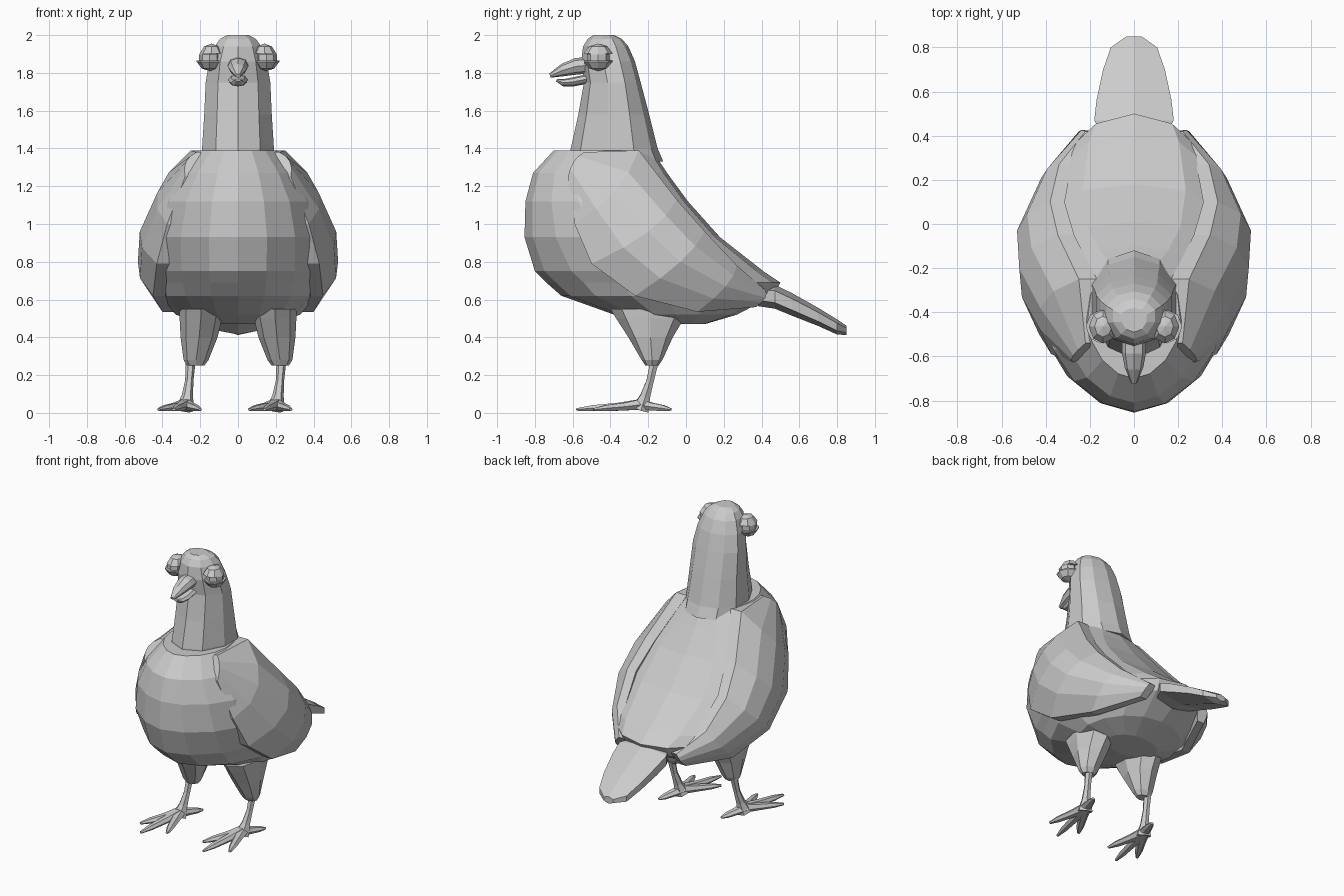
import bpy, bmesh, math
from mathutils import Vector

if "Cube" in bpy.data.objects:
    bpy.data.objects.remove(bpy.data.objects["Cube"])


def finish(name, bm):
    bmesh.ops.recalc_face_normals(bm, faces=bm.faces)
    me = bpy.data.meshes.new(name)
    bm.to_mesh(me)
    bm.free()
    ob = bpy.data.objects.new(name, me)
    bpy.context.collection.objects.link(ob)
    return ob


def loft(name, rings, side=1):
    """Skin a list of equal-length point rings and cap both ends."""
    bm = bmesh.new()
    vs = [[bm.verts.new((p[0] * side, p[1], p[2])) for p in r] for r in rings]
    n = len(vs[0])
    for a, b in zip(vs, vs[1:]):
        for i in range(n):
            j = (i + 1) % n
            bm.faces.new((a[i], a[j], b[j], b[i]))
    bm.faces.new(vs[0])
    bm.faces.new(vs[-1])
    return finish(name, bm)


def level(z, yf, yb, w, n, mid=0.5, front=2.0, rear=2.0, x=0.0):
    """Horizontal egg-shaped ring from front yf to back yb, half-width w."""
    c = yf + (yb - yf) * mid
    ring = []
    for i in range(n):
        t = 2 * math.pi * i / n
        co, si = math.cos(t), math.sin(t)
        e = 2 / (front if co > 0 else rear)
        reach = (yf - c) if co > 0 else (yb - c)
        ring.append((x + w * math.copysign(abs(si) ** e, si), c + reach * abs(co) ** e, z))
    return ring


def tube(name, pts, radii, dx=0.0, n=6, flat=1.0):
    """Tapered tube along a path; flat squashes its second axis."""
    pts = [Vector(p) + Vector((dx, 0, 0)) for p in pts]
    rings = []
    for i, (p, r) in enumerate(zip(pts, radii)):
        d = (pts[min(i + 1, len(pts) - 1)] - pts[max(i - 1, 0)]).normalized()
        u = d.cross(Vector((0, 0, 1)) if abs(d.z) < 0.8 else Vector((0, 1, 0))).normalized()
        v = d.cross(u)
        rings.append([p + u * r * math.cos(2 * math.pi * k / n)
                      + v * r * flat * math.sin(2 * math.pi * k / n) for k in range(n)])
    return loft(name, rings)


def ball(name, loc, size, cut=None, keep_up=True):
    """Low-poly ball, optionally cut level at height cut."""
    bm = bmesh.new()
    bmesh.ops.create_uvsphere(bm, u_segments=8, v_segments=5, radius=1)
    for v in bm.verts:
        v.co = Vector(loc) + Vector([a * b for a, b in zip(v.co, size)])
    if cut is not None:
        bmesh.ops.bisect_plane(bm, geom=bm.verts[:] + bm.edges[:] + bm.faces[:],
                               plane_co=(0, 0, cut), plane_no=(0, 0, 1),
                               clear_inner=keep_up, clear_outer=not keep_up)
        bmesh.ops.holes_fill(bm, edges=[e for e in bm.edges if e.is_boundary])
    return finish(name, bm)


# Body: height, breast y, back y, half-width, squareness of the rear
body = [(0.47, -0.14, 0.10, 0.18, 2), (0.52, -0.38, 0.27, 0.33, 2), (0.62, -0.66, 0.46, 0.41, 2.1),
        (0.69, -0.74, 0.50, 0.43, 2.1), (0.75, -0.80, 0.41, 0.44, 2.5),
        (0.93, -0.855, 0.18, 0.445, 3.0), (1.12, -0.85, 0.01, 0.40, 3.0),
        (1.27, -0.81, -0.10, 0.315, 2.7), (1.39, -0.70, -0.18, 0.21, 2.4)]
loft("body", [level(z, f, b, w, 16, front=1.8, rear=r) for z, f, b, w, r in body])

# Neck and head
head = [(1.33, -0.62, -0.12, 0.20), (1.40, -0.61, -0.15, 0.20), (1.58, -0.57, -0.195, 0.188),
        (1.75, -0.54, -0.24, 0.180), (1.86, -0.555, -0.27, 0.160), (1.94, -0.545, -0.305, 0.13),
        (1.98, -0.52, -0.34, 0.10), (2.0, -0.49, -0.38, 0.06)]
loft("head", [level(z, f, b, w, 10, mid=0.6) for z, f, b, w in head])

# Beak: upper bill hooks over the lower one
tube("upper_beak", [(0, -0.52, 1.84), (0, -0.58, 1.835), (0, -0.65, 1.815), (0, -0.72, 1.785)],
     [0.055, 0.055, 0.042, 0.014], n=8, flat=0.8)
tube("lower_beak", [(0, -0.52, 1.768), (0, -0.60, 1.752), (0, -0.65, 1.748), (0, -0.685, 1.762)],
     [0.05, 0.048, 0.038, 0.014], n=8, flat=0.5)

# Tail slab: y, middle height, half-width, half-thickness
tail = [(0.38, 0.625, 0.13, 0.06), (0.47, 0.615, 0.18, 0.063), (0.56, 0.575, 0.17, 0.06),
        (0.70, 0.508, 0.14, 0.048), (0.80, 0.455, 0.105, 0.04), (0.85, 0.437, 0.035, 0.025)]
loft("tail", [[(-w, y, z - 0.5 * t), (-w, y, z + 0.5 * t), (0, y, z + t),
               (w, y, z + 0.5 * t), (w, y, z - 0.5 * t), (0, y, z - t)] for y, z, w, t in tail])

# Wing guide lines from shoulder to tip
upper = [(0.22, -0.54, 1.38), (0.25, -0.25, 1.39), (0.345, -0.05, 1.13),
         (0.38, 0.10, 0.96), (0.34, 0.27, 0.78), (0.22, 0.42, 0.65)]
outer = [(0.275, -0.595, 1.33), (0.425, -0.38, 1.17), (0.52, -0.20, 0.96),
         (0.53, -0.03, 0.80), (0.42, 0.21, 0.67), (0.25, 0.42, 0.61)]
lower = [(0.28, -0.625, 1.25), (0.375, -0.59, 1.00), (0.43, -0.50, 0.79),
         (0.45, -0.27, 0.62), (0.40, 0.06, 0.535), (0.26, 0.37, 0.56)]


def wing_ring(i):
    a, m, b = Vector(upper[i]), Vector(outer[i]), Vector(lower[i])
    ring = []
    for t in (0, 0.25, 0.5, 0.75, 1):
        ring.append(a * (1 - t) * (1 - 2 * t) + m * 4 * t * (1 - t) + b * t * (2 * t - 1))
    inward = Vector((0.09 - 0.008 * i, 0, 0))
    return ring + [b - inward, (a + b) / 2 - inward, a - inward]


for side, label in ((1, "right"), (-1, "left")):
    loft(label + "_wing", [wing_ring(i) for i in range(6)], side)

    # Eye between two lids
    ex, ey, ez = side * 0.15, -0.465, 1.88
    ball(label + "_eye", (ex, ey, ez), (0.058, 0.062, 0.058))
    ball(label + "_upper_eyelid", (ex - side * 0.01, ey, ez), (0.066, 0.08, 0.075), ez + 0.022, True)
    ball(label + "_lower_eyelid", (ex, ey, ez), (0.072, 0.08, 0.07), ez - 0.014, False)

    # Feathered thigh
    thigh = [(0.55, -0.40, 0.01, 0.115, 0.195), (0.50, -0.37, -0.01, 0.112, 0.197),
             (0.40, -0.305, -0.07, 0.098, 0.206), (0.28, -0.235, -0.125, 0.066, 0.222),
             (0.25, -0.215, -0.145, 0.045, 0.224)]
    loft(label + "_thigh", [level(z, f, b, w, 8, x=x) for z, f, b, w, x in thigh], side)

    # Both feet turn the same way, so the left one is shifted rather than mirrored
    dx = 0 if side > 0 else -0.48
    tube(label + "_shank", [(0.23, -0.165, 0.28), (0.222, -0.19, 0.17), (0.212, -0.215, 0.09),
                            (0.20, -0.24, 0.02)], [0.026, 0.022, 0.03, 0.05], dx)
    toes = [("inner_toe", (0.06, -0.47)), ("middle_toe", (0.14, -0.58)),
            ("outer_toe", (0.28, -0.49)), ("back_toe", (0.265, -0.08))]
    for name, (tx, ty) in toes:
        root, tip = Vector((0.20, -0.24, 0.045)), Vector((tx, ty, 0.018))
        mids = [root.lerp(tip, 0.35) - Vector((0, 0, 0.002)), root.lerp(tip, 0.75)]
        tube(label + "_" + name, [root, *mids, tip], [0.042, 0.031, 0.024, 0.01], dx, flat=0.75)
